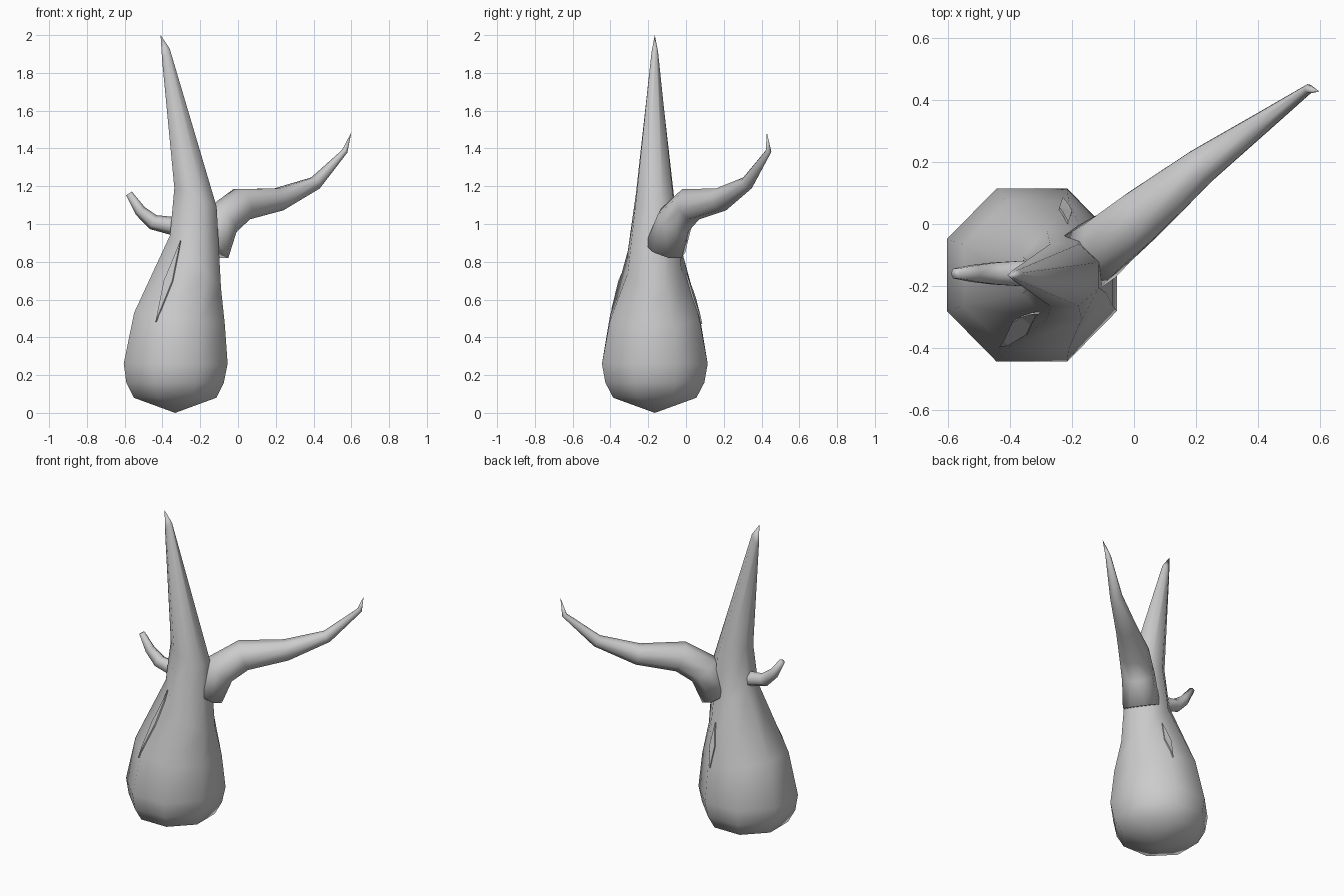
import bpy, bmesh, math
from mathutils import Vector
from mathutils.bvhtree import BVHTree

if "Cube" in bpy.data.objects:
    bpy.data.objects.remove(bpy.data.objects["Cube"])

grey = bpy.data.materials.new("bark grey")
grey.use_nodes = True
grey.diffuse_color = (0.6, 0.6, 0.6, 1)
grey.node_tree.nodes["Principled BSDF"].inputs["Base Color"].default_value = (0.6, 0.6, 0.6, 1)


def finish(bm, name, smooth=True):
    bmesh.ops.recalc_face_normals(bm, faces=bm.faces)
    mesh = bpy.data.meshes.new(name)
    bm.to_mesh(mesh)
    bm.free()
    mesh.materials.append(grey)
    for p in mesh.polygons:
        p.use_smooth = smooth
    obj = bpy.data.objects.new(name, mesh)
    bpy.context.collection.objects.link(obj)
    return obj


def loft(name, rings, start=None, tip=None):
    """Skin rings of points, closing each end with a fan or a flat cap."""
    bm = bmesh.new()
    loops = [[bm.verts.new(p) for p in ring] for ring in rings]
    n = len(loops[0])
    for a, b in zip(loops, loops[1:]):
        for i in range(n):
            j = (i + 1) % n
            bm.faces.new((a[i], a[j], b[j], b[i]))
    for end, point in ((loops[0], start), (loops[-1], tip)):
        if point:
            v = bm.verts.new(point)
            for i in range(n):
                bm.faces.new((end[i], end[(i + 1) % n], v))
        else:
            bm.faces.new(end)
    return finish(bm, name)


def trunk_ring(cx, cz, rx, ry, rise):
    """Octagon with flat sides on the axes; its -x side is raised by rise."""
    k = 1 / math.cos(math.pi / 8)
    ring = []
    for i in range(8):
        a = math.pi / 8 + i * math.pi / 4
        c, s = math.cos(a) * k, math.sin(a) * k
        ring.append((cx + rx * c, -0.165 + ry * s, cz - rise * c))
    return ring


def branch(name, path, sides, tip=None):
    """Tapered tube through (point, radius) pairs."""
    pts = [Vector(p) for p, r in path]
    line = pts + ([Vector(tip)] if tip else [])
    across = (line[-1] - line[0]).cross(Vector((0, 0, 1))).normalized()
    rings = []
    for i, (p, r) in enumerate(path):
        p = pts[i]
        before = (p - line[i - 1]).normalized() if i else Vector()
        after = (line[i + 1] - p).normalized() if i + 1 < len(line) else Vector()
        up = across.cross((before + after).normalized())
        turn = [(i + 0.5) * math.tau / sides for i in range(sides)]
        rings.append([p + r * (across * math.cos(a) + up * math.sin(a)) for a in turn])
    return loft(name, rings, tip=tip)


# Trunk: bulbous base leaning into a long spike
trunk = loft("trunk", [trunk_ring(*r) for r in (
    (-0.333, 0.08, 0.218, 0.22, 0),
    (-0.333, 0.16, 0.258, 0.262, 0),
    (-0.33, 0.26, 0.275, 0.28, 0),
    (-0.31, 0.5, 0.24, 0.238, 0.03),
    (-0.225, 0.8, 0.135, 0.143, 0.14),
    (-0.225, 1.14, 0.112, 0.1, 0.05),
    (-0.382, 1.9, 0.02, 0.017, -0.03))],
    start=(-0.333, -0.165, 0), tip=(-0.41, -0.165, 2))

# Large branch sweeping out to the back left
branch("large_branch", [
    ((-0.15, -0.11, 0.87), 0.112),
    ((-0.085, -0.06, 1.02), 0.1),
    ((0.02, 0.025, 1.105), 0.092),
    ((0.215, 0.185, 1.13), 0.064),
    ((0.41, 0.325, 1.217), 0.037),
    ((0.565, 0.437, 1.385), 0.016)], 8, tip=(0.6, 0.428, 1.485))

# Small branch stub on the right
branch("small_branch", [
    ((-0.27, -0.16, 0.99), 0.05),
    ((-0.35, -0.16, 0.99), 0.048),
    ((-0.45, -0.16, 1.01), 0.041),
    ((-0.518, -0.16, 1.07), 0.031),
    ((-0.577, -0.16, 1.162), 0.018)], 6)

# Leaf-shaped bark slits lying on the trunk surface
surface = BVHTree.FromObject(trunk, bpy.context.evaluated_depsgraph_get())


def slit(name, bottom, top, width, side, steps=6):
    bm = bmesh.new()
    rows = []
    for i in range(steps + 1):
        t = i / steps
        half = width * min(t, 1 - t)
        row = []
        for s in (-1, 1):
            x = bottom[0] + (top[0] - bottom[0]) * t + s * half
            z = bottom[1] + (top[1] - bottom[1]) * t
            hit, normal, _, _ = surface.ray_cast(Vector((x, side, z)), Vector((0, -side, 0)))
            row.append(bm.verts.new(hit + normal * 0.006))
        rows.append(row)
    for a, b in zip(rows, rows[1:]):
        bm.faces.new((a[0], a[1], b[1], b[0]))
    bmesh.ops.remove_doubles(bm, verts=bm.verts, dist=0.0005)
    obj = finish(bm, name, smooth=False)
    thick = obj.modifiers.new("thickness", "SOLIDIFY")
    thick.thickness = 0.008
    thick.offset = 0


slit("front_slit", (-0.43, 0.48), (-0.3, 0.91), 0.045, -1)
slit("back_slit", (-0.23, 0.47), (-0.215, 0.73), 0.04, 1)
